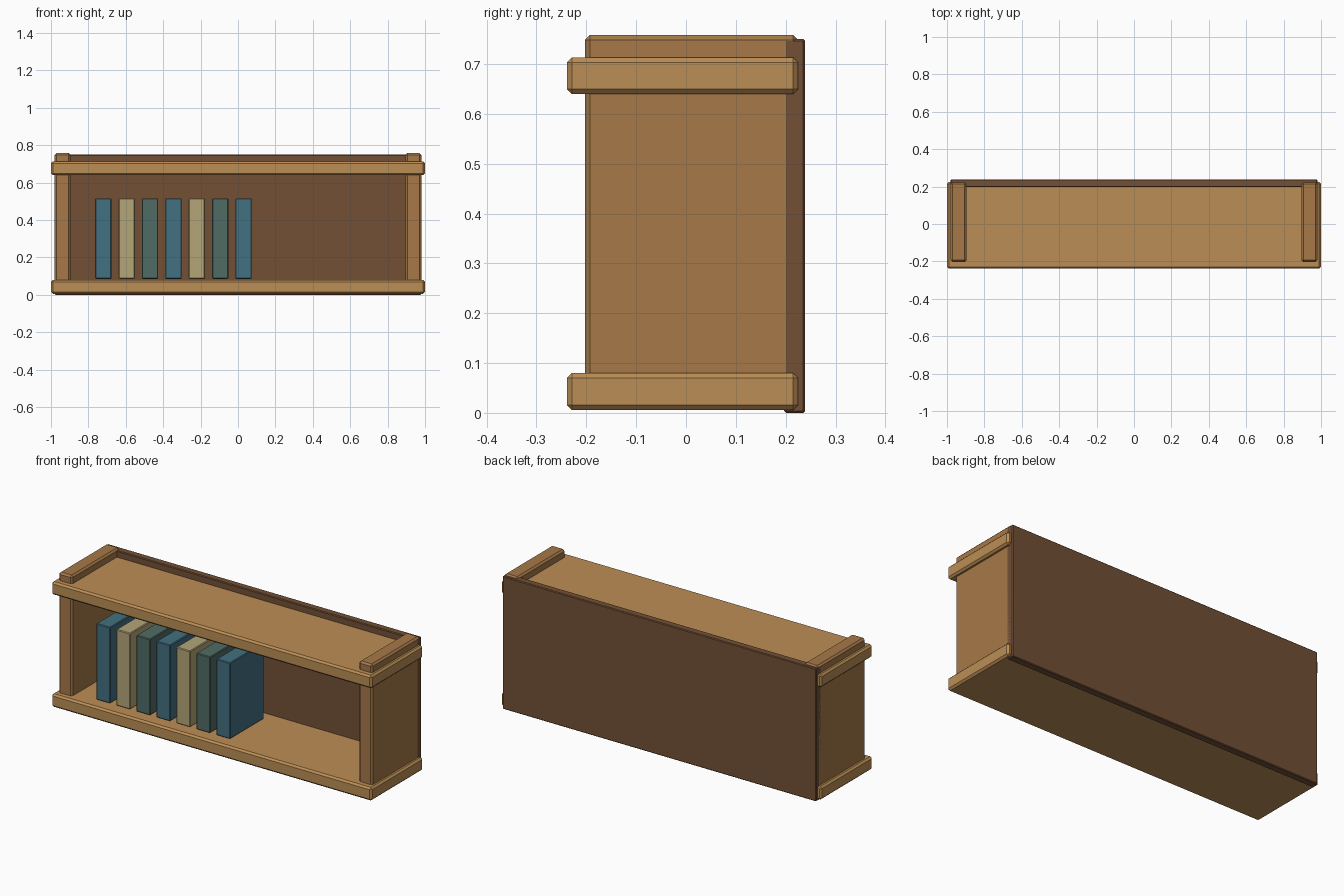
import bpy

if "Cube" in bpy.data.objects:
    bpy.data.objects.remove(bpy.data.objects["Cube"])


def material(name, rgb):
    m = bpy.data.materials.new(name)
    m.diffuse_color = (*rgb, 1)
    m.use_nodes = True
    m.node_tree.nodes["Principled BSDF"].inputs["Base Color"].default_value = m.diffuse_color
    return m


wood_light = material("light_wood", (0.50, 0.27, 0.09))
wood_mid = material("mid_wood", (0.38, 0.19, 0.065))
wood_dark = material("dark_wood", (0.17, 0.08, 0.036))
covers = [material("blue_cover", (0.055, 0.16, 0.22)),
          material("cream_cover", (0.46, 0.38, 0.19)),
          material("green_cover", (0.08, 0.15, 0.13))]


def box(name, lo, hi, mat, bevel):
    """Box between two corners with a single flat chamfer on its edges."""
    bpy.ops.mesh.primitive_cube_add(
        size=1, location=[(a + b) / 2 for a, b in zip(lo, hi)])
    ob = bpy.context.object
    ob.name = name
    ob.scale = [b - a for a, b in zip(lo, hi)]
    bpy.ops.object.transform_apply(location=False, rotation=False, scale=True)
    mod = ob.modifiers.new("chamfer", 'BEVEL')
    mod.width = bevel
    mod.segments = 1
    ob.data.materials.append(mat)
    return ob


# back panel
box("back_panel", (-0.98, 0.197, 0), (0.98, 0.239, 0.75), wood_dark, 0.004)

# bottom and top boards
box("bottom_shelf", (-1, -0.239, 0.006), (1, 0.225, 0.08), wood_light, 0.01)
box("top_shelf", (-1, -0.239, 0.64), (1, 0.225, 0.713), wood_light, 0.01)

# upright sides, poking through the top board
for name, x in (("left_side", -0.9375), ("right_side", 0.9375)):
    box(name, (x - 0.0425, -0.203, 0.016), (x + 0.0425, 0.225, 0.758),
        wood_mid, 0.01)

# row of books
for i in range(7):
    x = -0.72 + i * 0.125
    box(f"book_{i + 1}", (x - 0.0435, -0.175, 0.086),
        (x + 0.0435, 0.125, 0.516), covers[i % 3], 0.004)
